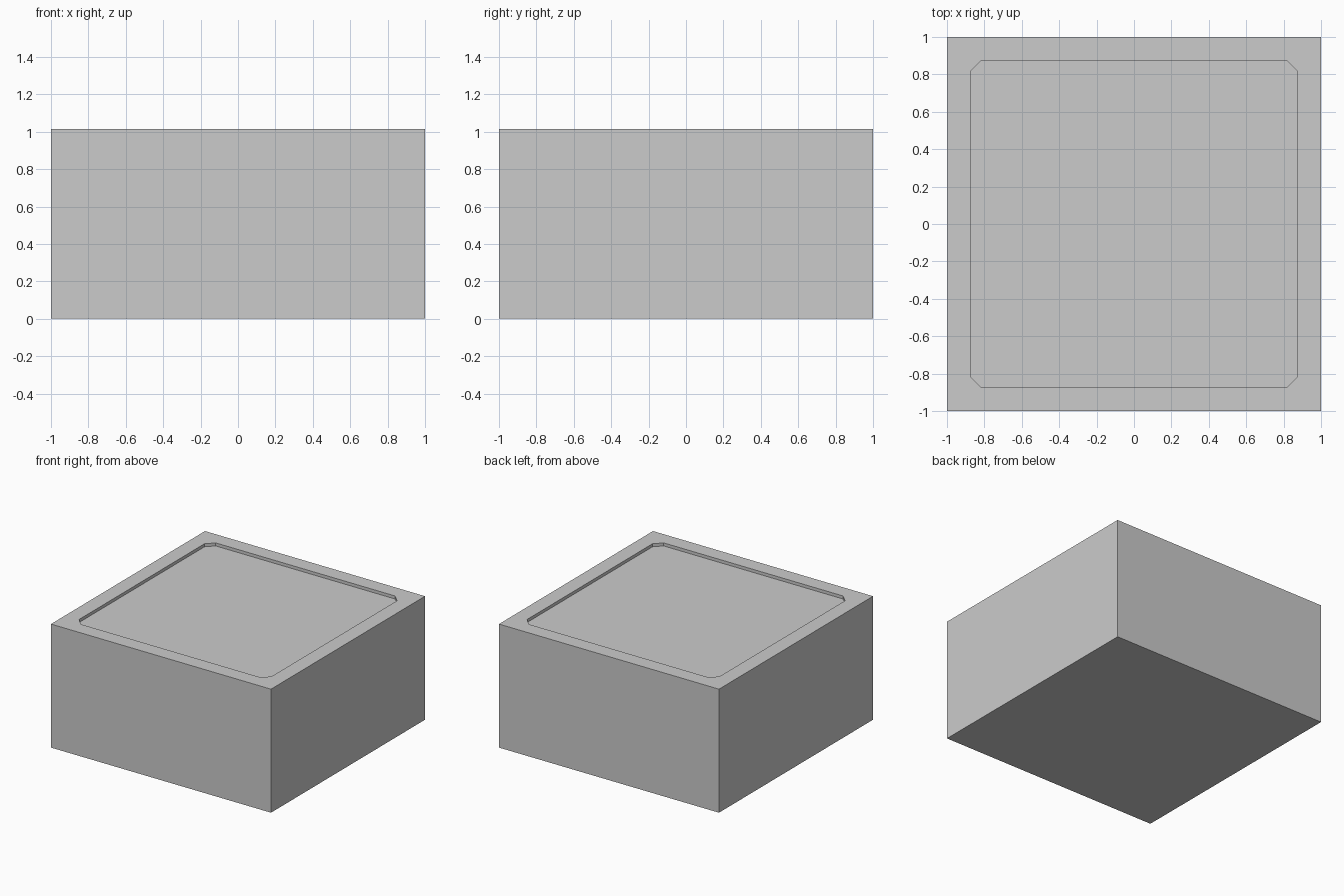
import bpy, bmesh

if "Cube" in bpy.data.objects:
    bpy.data.objects.remove(bpy.data.objects["Cube"])

W = 1.0        # half width of the block
TOP = 1.015    # rim height
FLOOR = 0.99   # recessed panel height
R = 0.875      # half width of the recess
C = 0.06       # corner chamfer of the recess

# Block with a shallow, chamfered recess in its top
bm = bmesh.new()


def ring(points, z):
    return [bm.verts.new((x, y, z)) for x, y in points]


def bridge(a, b):
    n = len(a)
    for i in range(n):
        j = (i + 1) % n
        bm.faces.new((a[i], a[j], b[j], b[i]))


square = [(-W, -W), (W, -W), (W, W), (-W, W)]
k = R - C
octagon = [(-R, -k), (-k, -R), (k, -R), (R, -k),
           (R, k), (k, R), (-k, R), (-R, k)]

base = ring(square, 0)
outer = ring(square, TOP)
inner = ring(octagon, TOP)
panel = ring(octagon, FLOOR)

bm.faces.new(base[::-1])
bridge(base, outer)        # outer walls
bridge(inner, panel)       # recess walls
bm.faces.new(panel)        # recessed panel

# Flat rim: one triangle per corner and one quad per side
for i in range(4):
    a, b = inner[2 * i], inner[2 * i + 1]
    c = inner[(2 * i + 2) % 8]
    bm.faces.new((outer[i], b, a))
    bm.faces.new((outer[i], outer[(i + 1) % 4], c, b))

bmesh.ops.recalc_face_normals(bm, faces=bm.faces[:])
mesh = bpy.data.meshes.new("recessed_block")
bm.to_mesh(mesh)
bm.free()
block = bpy.data.objects.new("recessed_block", mesh)
bpy.context.collection.objects.link(block)
